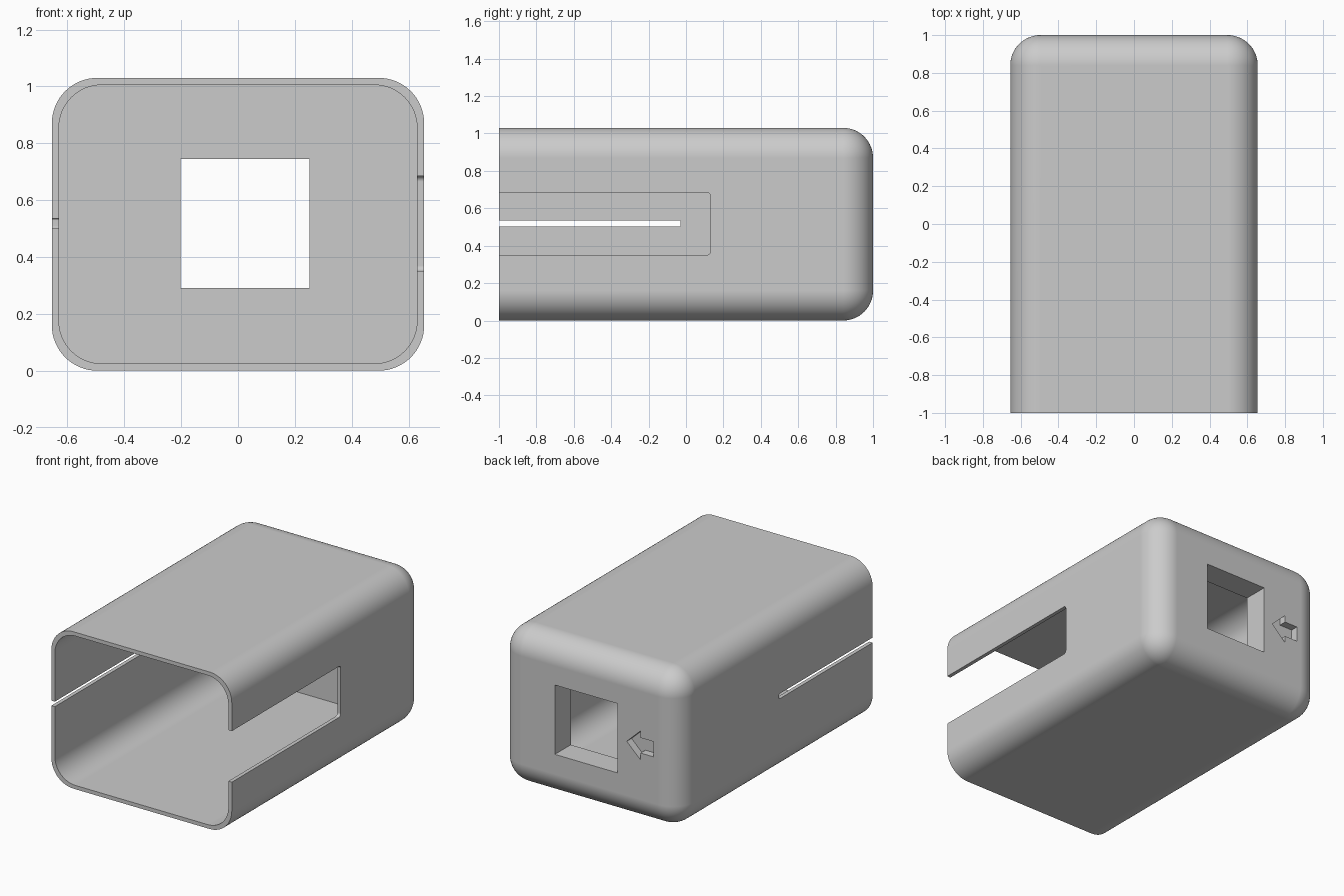
import bpy
import bmesh
import math

cube = bpy.data.objects.get("Cube")
if cube:
    bpy.data.objects.remove(cube, do_unlink=True)

HALF_W, HEIGHT, WALL = 0.655, 1.03, 0.025
BACK_WALL = 0.165
MID_Z = HEIGHT / 2
CORNER = 0.16

grey = bpy.data.materials.new("plain grey")
grey.use_nodes = True
grey.diffuse_color = (0.6, 0.6, 0.6, 1)
grey.node_tree.nodes["Principled BSDF"].inputs["Base Color"].default_value = (0.6, 0.6, 0.6, 1)


def to_object(name, bm):
    bmesh.ops.recalc_face_normals(bm, faces=bm.faces)
    mesh = bpy.data.meshes.new(name)
    bm.to_mesh(mesh)
    bm.free()
    mesh.materials.append(grey)
    obj = bpy.data.objects.new(name, mesh)
    bpy.context.collection.objects.link(obj)
    return obj


def box(name, low, high, radius=0, segments=16, rounded=lambda edge: True):
    """Box between two corners; edges chosen by a rule are rounded."""
    bm = bmesh.new()
    bmesh.ops.create_cube(bm, size=1)
    for v in bm.verts:
        v.co = [lo if c < 0 else hi for c, lo, hi in zip(v.co, low, high)]
    if radius:
        bmesh.ops.bevel(bm, geom=[e for e in bm.edges if rounded(e)], offset=radius,
                        segments=segments, profile=0.5, affect='EDGES')
    return to_object(name, bm)


def runs_along(axis):
    return lambda e: abs((e.verts[0].co - e.verts[1].co).normalized()[axis]) > 0.9


def prism(name, outline, y_low, y_high):
    """Outline in x and z, extruded along y."""
    bm = bmesh.new()
    face = bm.faces.new([bm.verts.new((x, y_low, z)) for x, z in outline])
    result = bmesh.ops.extrude_face_region(bm, geom=[face])
    for v in result["geom"]:
        if isinstance(v, bmesh.types.BMVert):
            v.co.y = y_high
    return to_object(name, bm)


# Outer sleeve: every edge rounded except those round the open front
sleeve = box("sleeve", (-HALF_W, -1, 0), (HALF_W, 1, HEIGHT), CORNER,
             rounded=lambda e: any(v.co.y > -0.99 for v in e.verts))

# Inner space, open at the front, with a thick back wall
cavity = box("cavity_cutter", (-HALF_W + WALL, -1.2, WALL),
             (HALF_W - WALL, 1 - BACK_WALL, HEIGHT - WALL), 0.15,
             rounded=runs_along(1))

# Square window through the back wall
window = box("window_cutter", (-0.203, 0.7, 0.29), (0.252, 1.2, 0.745))

# Wide slot on the left side and narrow slot on the right side
wide_slot = box("wide_slot_cutter", (0.5, -1.2, 0.35), (0.8, 0.13, 0.685),
                0.02, 6, runs_along(0))
narrow_slot = box("narrow_slot_cutter", (-0.8, -1.2, 0.502), (-0.5, -0.03, 0.535),
                  0.006, 4, runs_along(0))

# Engraved arrow beside the window, pointing at it
half_arrow = [(-0.37, 0.095), (-0.37, 0.05), (-0.465, 0.05)]
arrow = ([(-0.27, MID_Z)] + [(x, MID_Z + h) for x, h in half_arrow]
         + [(x, MID_Z - h) for x, h in reversed(half_arrow)])
arrow_cut = prism("arrow_cutter", arrow, 0.95, 1.1)

bpy.ops.object.select_all(action='DESELECT')
bpy.context.view_layer.objects.active = sleeve
sleeve.select_set(True)
for cutter in (cavity, window, wide_slot, narrow_slot, arrow_cut):
    cutter.hide_render = True
    mod = sleeve.modifiers.new("cut", 'BOOLEAN')
    mod.operation = 'DIFFERENCE'
    mod.solver = 'EXACT'
    mod.object = cutter
    bpy.ops.object.modifier_apply(modifier=mod.name)
    bpy.data.objects.remove(cutter, do_unlink=True)

# Smooth rounded corners with crisp cut edges
bpy.ops.object.shade_smooth_by_angle(angle=math.radians(30))
weighted = sleeve.modifiers.new("even_shading", 'WEIGHTED_NORMAL')
weighted.keep_sharp = True
